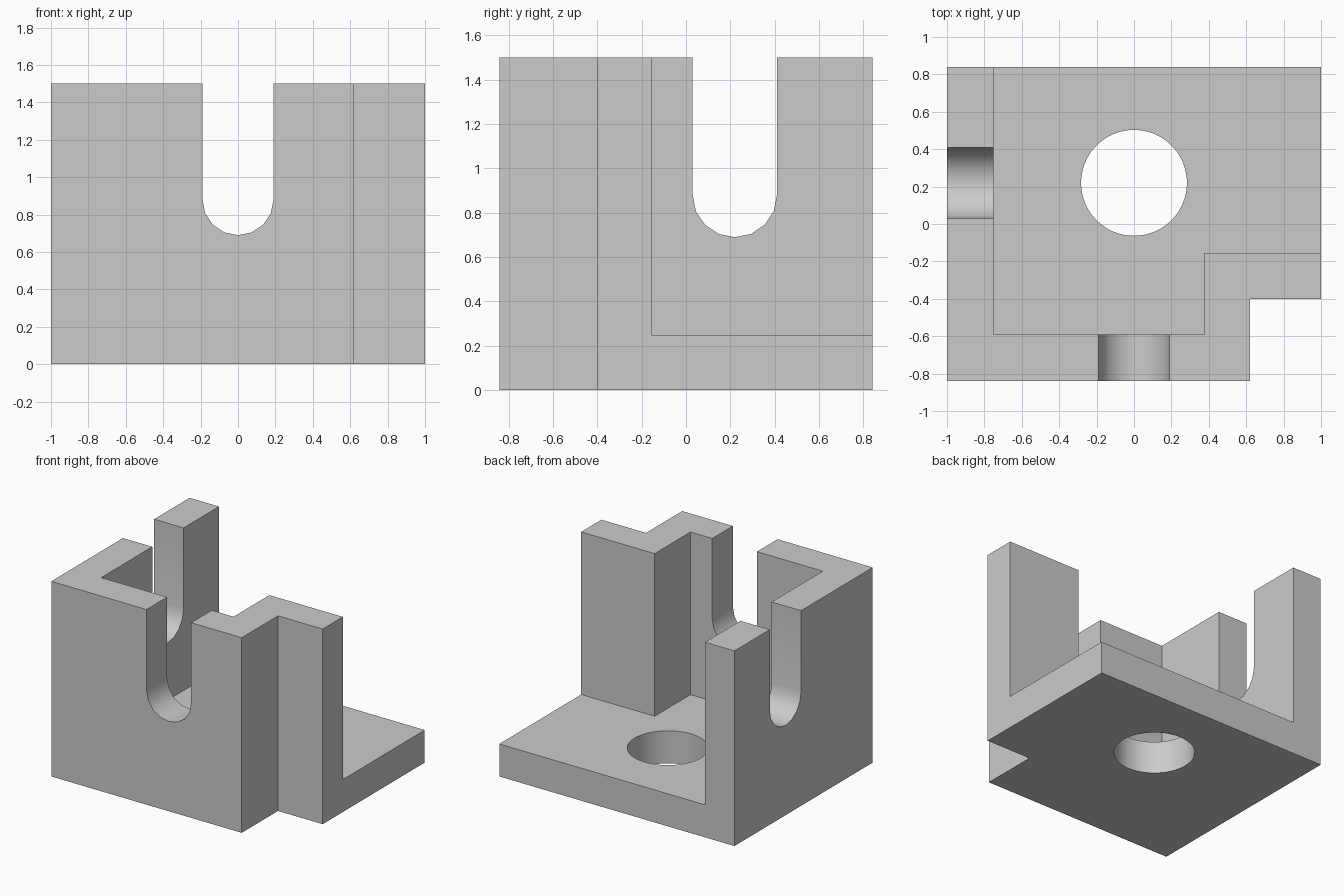
import bpy, bmesh, math
from mathutils import Matrix, Vector

cube = bpy.data.objects.get("Cube")
if cube:
    bpy.data.objects.remove(cube, do_unlink=True)

HEIGHT, FLOOR = 1.5, 0.25
CENTRE_Y = 0.22          # shared axis of the side slot and the floor hole
SLOT_R, SLOT_Z = 0.19, 0.88

grey = bpy.data.materials.new("plain grey")
grey.use_nodes = True
colour = (0.6, 0.6, 0.6, 1)
grey.diffuse_color = colour
grey.node_tree.nodes["Principled BSDF"].inputs["Base Color"].default_value = colour


def prism(name, outline, low, high, matrix=Matrix()):
    """Extrude an xy outline from low to high, then place it with matrix."""
    bm = bmesh.new()
    face = bm.faces.new([bm.verts.new((x, y, low)) for x, y in outline])
    grown = bmesh.ops.extrude_face_region(bm, geom=[face])["geom"]
    verts = [g for g in grown if isinstance(g, bmesh.types.BMVert)]
    bmesh.ops.translate(bm, verts=verts, vec=(0, 0, high - low))
    bm.transform(matrix)
    bmesh.ops.recalc_face_normals(bm, faces=bm.faces)
    mesh = bpy.data.meshes.new(name)
    bm.to_mesh(mesh)
    bm.free()
    mesh.materials.append(grey)
    obj = bpy.data.objects.new(name, mesh)
    bpy.context.collection.objects.link(obj)
    return obj


def arc(radius, start, sweep, steps):
    return [(radius * math.cos(start + sweep * i / steps),
             radius * math.sin(start + sweep * i / steps)) for i in range(steps + 1)]


# Solid block with a notched front corner
body = prism("corner_bracket", [(-1, -0.84), (0.62, -0.84), (0.62, -0.4),
                                (1, -0.4), (1, 0.84), (-1, 0.84)], 0, HEIGHT)

# Pocket that leaves the floor plate and the stepped wall
pocket = prism("pocket_cutter", [(-0.75, 1), (-0.75, -0.59), (0.375, -0.59),
                                 (0.375, -0.155), (1.2, -0.155), (1.2, 1)], FLOOR, 2)

# Round-bottomed slots through the front and right walls
slot = [(SLOT_R, 1)] + arc(SLOT_R, 0, -math.pi, 8) + [(-SLOT_R, 1)]
upright = Matrix.Rotation(math.pi / 2, 4, "X")
lift = Matrix.Translation((0, 0, SLOT_Z))
front_slot = prism("front_slot_cutter", slot, 0.5, 1, lift @ upright)
turn = Matrix.Rotation(-math.pi / 2, 4, "Z")
side_slot = prism("side_slot_cutter", slot, 0.6, 1.2,
                  Matrix.Translation((0, CENTRE_Y, SLOT_Z)) @ turn @ upright)

# Round hole through the floor
hole = prism("hole_cutter", arc(0.283, 0, math.tau, 64)[:-1], -0.2, 0.5,
             Matrix.Translation((0, CENTRE_Y, 0)))

# Cut everything and bake the result
bpy.context.view_layer.objects.active = body
body.select_set(True)
for cutter in (pocket, front_slot, side_slot, hole):
    cut = body.modifiers.new(cutter.name, "BOOLEAN")
    cut.operation, cut.solver, cut.object = "DIFFERENCE", "EXACT", cutter
    bpy.ops.object.modifier_apply(modifier=cut.name)
    bpy.data.objects.remove(cutter, do_unlink=True)

bpy.ops.object.shade_smooth_by_angle(angle=math.radians(30))
